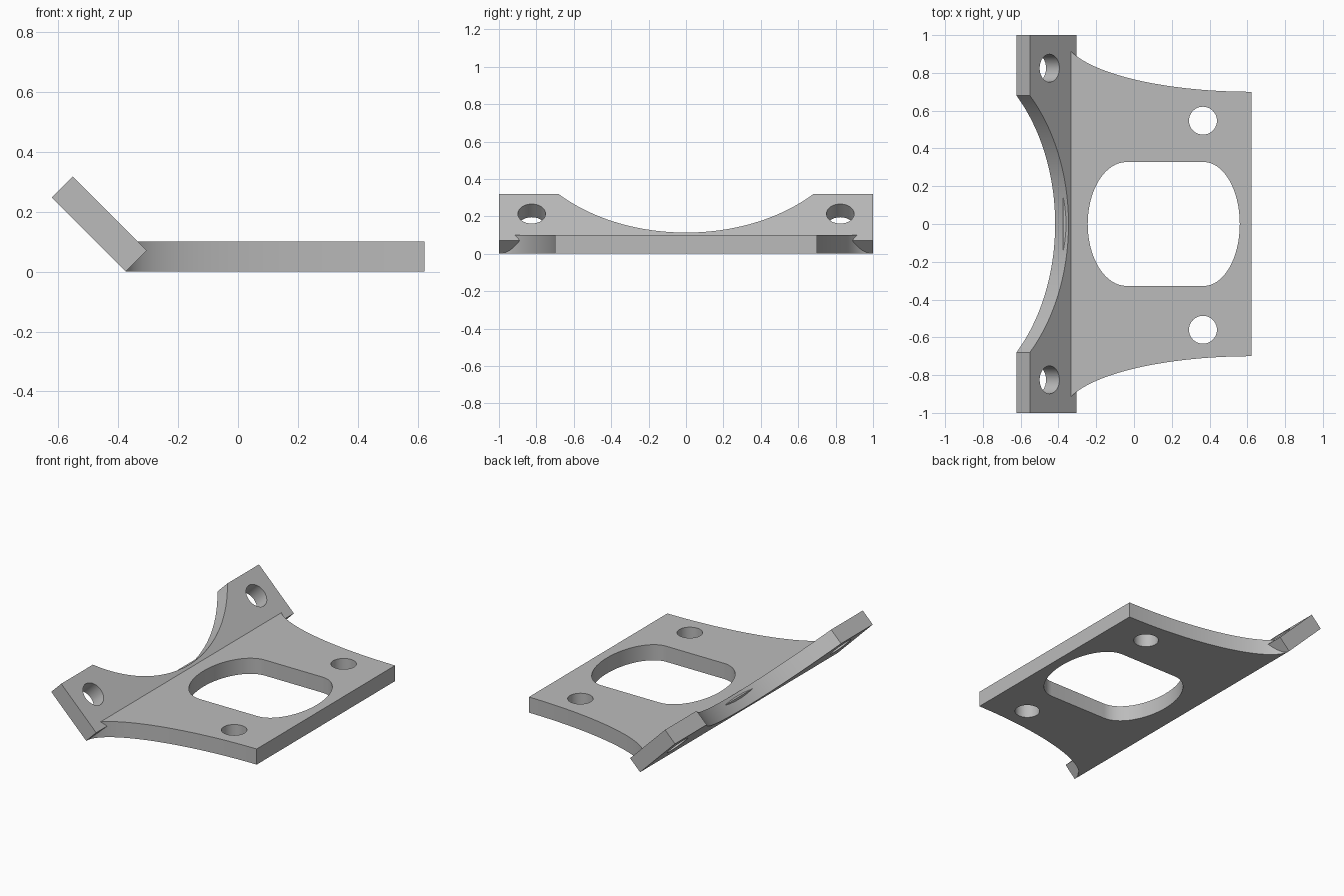
import bpy, bmesh
from math import sin, cos, pi, radians, sqrt, asin
from mathutils import Matrix

cube = bpy.data.objects.get("Cube")
if cube:
    bpy.data.objects.remove(cube, do_unlink=True)

grey = bpy.data.materials.new("plain grey")
grey.use_nodes = True
colour = (0.5, 0.5, 0.5, 1)
grey.diffuse_color = colour
grey.node_tree.nodes["Principled BSDF"].inputs["Base Color"].default_value = colour

THICK = 0.1
BEND = -0.375   # x of the lower bend line
END = 0.6225    # x of the far edge


def arc(cx, cy, rx, ry, start, stop, steps=32):
    """Points on an elliptical arc, angles in degrees."""
    angles = [radians(start + (stop - start) * i / steps) for i in range(steps + 1)]
    return [(cx + rx * cos(a), cy + ry * sin(a)) for a in angles]


def hole(cx, cy, r):
    return arc(cx, cy, r, r, 0, 360, 40)[:-1]


def plate(name, loops, matrix):
    """Fill an outline with holes, thicken it and place it."""
    bm = bmesh.new()
    for loop in loops:
        verts = [bm.verts.new((x, y, 0)) for x, y in loop]
        for a, b in zip(verts, verts[1:] + verts[:1]):
            bm.edges.new((a, b))
    bmesh.ops.triangle_fill(bm, edges=bm.edges[:], use_beauty=True)
    grown = bmesh.ops.extrude_face_region(bm, geom=bm.faces[:], use_keep_orig=True)
    top = [v for v in grown["geom"] if isinstance(v, bmesh.types.BMVert)]
    bmesh.ops.translate(bm, verts=top, vec=(0, 0, THICK))
    bmesh.ops.recalc_face_normals(bm, faces=bm.faces[:])
    bm.transform(matrix)
    mesh = bpy.data.meshes.new(name)
    bm.to_mesh(mesh)
    bm.free()
    mesh.materials.append(grey)
    obj = bpy.data.objects.new(name, mesh)
    bpy.context.collection.objects.link(obj)
    bpy.ops.object.select_all(action='DESELECT')
    obj.select_set(True)
    bpy.context.view_layer.objects.active = obj
    bpy.ops.object.shade_smooth_by_angle(angle=radians(30))
    return obj


# Flat base: concave elliptical sides, rounded window and two bolt holes
side = arc(END, 1, END - BEND, 0.3, 180, 270, 48)
outline = side + [(x, -y) for x, y in reversed(side)]
window = arc(0.37, 0, 0.19, 0.328, -90, 90) + arc(-0.04, 0, 0.205, 0.328, 90, 270)
plate("base_plate",
      [outline, window, hole(0.365, 0.547, 0.074), hole(0.365, -0.56, 0.074)],
      Matrix.Identity(4))

# Tilted flange: drawn along its slope, with a wide round scoop in the top edge
LENGTH, FLOOR, HALF = 0.35, 0.06, 0.68
depth = LENGTH - FLOOR
radius = (HALF ** 2 + depth ** 2) / (2 * depth)
sweep = asin(HALF / radius) * 180 / pi
scoop = arc(FLOOR + radius, 0, radius, radius, 180 - sweep, 180 + sweep, 48)
outline = [(0, -1), (0, 1), (LENGTH, 1)] + scoop + [(LENGTH, -1)]
shift = THICK / sqrt(2)
plate("tilted_flange",
      [outline] + [hole(0.202, s * 0.825, 0.074) for s in (-1, 1)],
      Matrix.Translation((BEND + shift, 0, shift)) @ Matrix.Rotation(radians(-135), 4, 'Y'))
